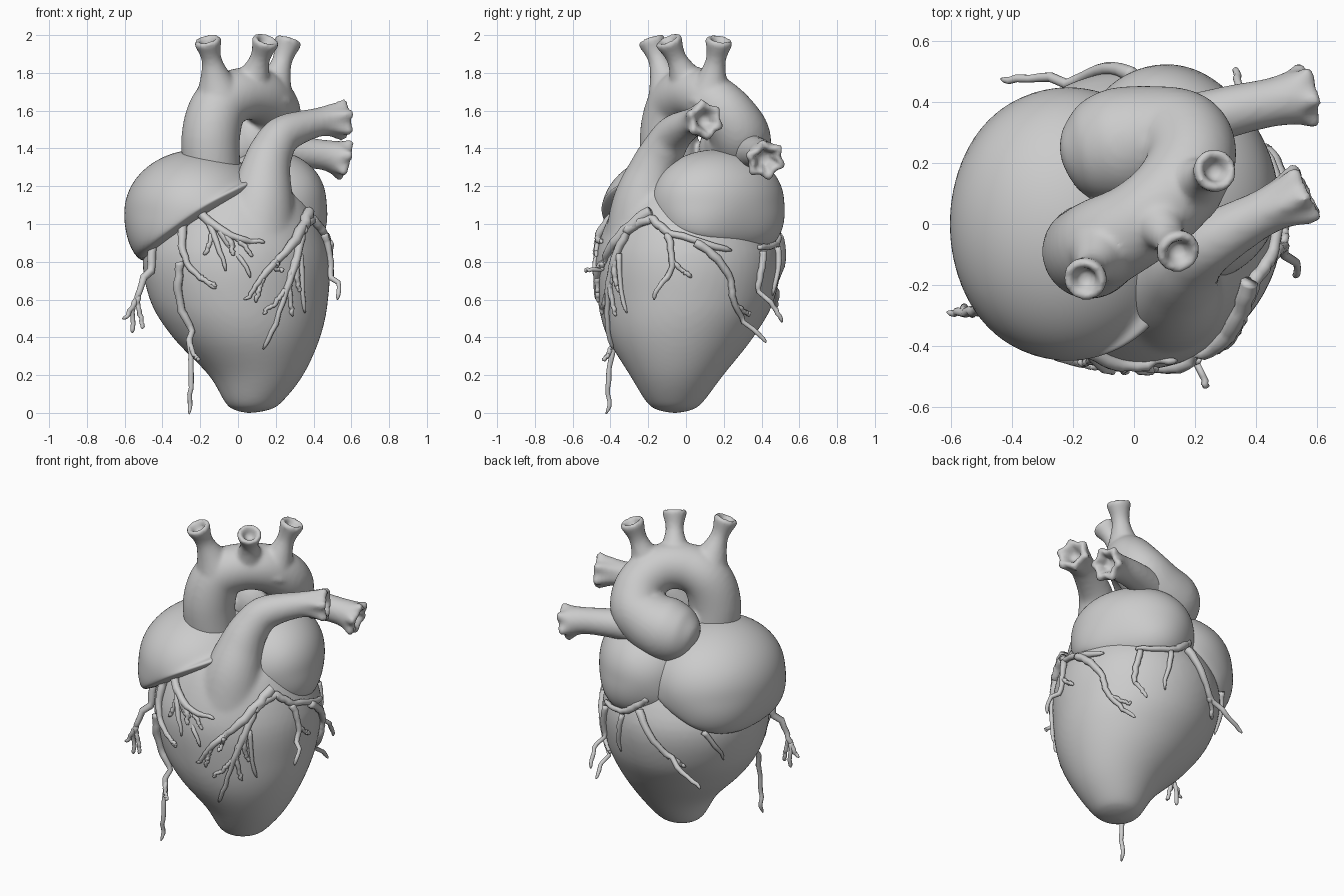
import bpy, bmesh, math, random
from mathutils import Vector, Matrix
from mathutils.bvhtree import BVHTree

if "Cube" in bpy.data.objects:
    bpy.data.objects.remove(bpy.data.objects["Cube"])

random.seed(4)


def spline(pts, sub):
    """Catmull-Rom through tuples of any length."""
    P = [pts[0]] + list(pts) + [pts[-1]]
    out = []
    for i in range(1, len(P) - 2):
        for k in range(sub):
            t = k / sub
            out.append([0.5 * (2 * b + (c - a) * t + (2 * a - 5 * b + 4 * c - d) * t * t
                               + (3 * b - a - 3 * c + d) * t ** 3)
                        for a, b, c, d in zip(*P[i - 1:i + 3])])
    return out + [list(pts[-1])]


def circle(n):
    return [2 * math.pi * i / n for i in range(n)]


def skin(bm, rings):
    """Closed surface through rings of points."""
    vs = [[bm.verts.new(p) for p in ring] for ring in rings]
    for a, b in zip(vs, vs[1:]):
        for i in range(len(a)):
            bm.faces.new((a[i - 1], a[i], b[i], b[i - 1]))
    bm.faces.new(vs[0][::-1])
    bm.faces.new(vs[-1])


def tube(bm, pts, n=36, sub=6, mouth=False, lobes=0):
    """Tube along (x, y, z, radius) points, with an optional hollow flared mouth."""
    path = spline(pts, sub) if sub > 1 else pts
    pos = [Vector(p[:3]) for p in path]
    rings, u = [], None

    def ring(c, r, w):
        return [c + (u * math.cos(a) + v * math.sin(a)) * r * (1 + 0.17 * w * math.cos(lobes * a))
                for a in circle(n)]
    for i, c in enumerate(pos):
        t = (pos[min(i + 1, len(pos) - 1)] - pos[max(i - 1, 0)]).normalized()
        u = t.orthogonal() if u is None else u - t * u.dot(t)
        u.normalize()
        v = t.cross(u)
        w = max(0, i / (len(pos) - 1) - 0.82) / 0.18 if lobes else 0
        rings.append(ring(c, max(path[i][3], 0.002), w))
    if mouth:
        r = path[-1][3]
        for along, k in ((.22, .92), (.26, .7), (-.05, .5), (-.4, .4), (-.5, .2)):
            rings.append(ring(c + t * r * along, r * k, w))
    skin(bm, rings)


def finish(name, bm, voxel=0, soften=2):
    bmesh.ops.recalc_face_normals(bm, faces=bm.faces)
    for f in bm.faces:
        f.smooth = True
    me = bpy.data.meshes.new(name)
    bm.to_mesh(me)
    bm.free()
    ob = bpy.data.objects.new(name, me)
    bpy.context.collection.objects.link(ob)
    if voxel:  # melt overlapping parts together
        m = ob.modifiers.new("melt", 'REMESH')
        m.mode, m.voxel_size, m.use_smooth_shade = 'VOXEL', voxel, True
    s = ob.modifiers.new("soften", 'SMOOTH')
    s.iterations = soften


# ventricles: z, centre x, centre y, half width
rows = [(0, .06, -.06, .015), (.012, .07, -.06, .08), (.05, .08, -.06, .145), (.2, .095, -.05, .25),
        (.4, .045, -.03, .39), (.6, .005, 0, .472), (.85, -.01, .012, .49), (1.1, 0, 0, .38),
        (1.22, 0, 0, .25), (1.32, 0, 0, .02)]
bm = bmesh.new()
skin(bm, [[Vector((cx + r * math.cos(a), cy + .99 * r * math.sin(a), z)) for a in circle(64)]
          for z, cx, cy, r in spline(rows, 5)])

# pulmonary trunk rising out of the ventricles
tube(bm, [(.08, -.2, .85, .25), (.12, -.215, 1.1, .18), (.145, -.17, 1.28, .135), (.18, -.12, 1.39, .115),
          (.25, -.06, 1.48, .1), (.43, .04, 1.54, .077), (.555, .1, 1.55, .1)], mouth=True, lobes=6)
bmesh.ops.recalc_face_normals(bm, faces=bm.faces)
body = BVHTree.FromBMesh(bm)
finish("ventricles_and_pulmonary_trunk", bm, 0.016, 8)

# rear pulmonary artery
bm = bmesh.new()
tube(bm, [(.08, .3, 1.38, .1), (.3, .365, 1.38, .085), (.46, .4, 1.365, .08), (.56, .42, 1.34, .1)],
     mouth=True, lobes=6)
finish("rear_pulmonary_artery", bm, 0.012, 5)

# aorta with its curled, rounded end
bm = bmesh.new()
tube(bm, [(-.13, -.07, 1.2, .15), (-.145, -.09, 1.45, .155), (-.1, -.06, 1.62, .15), (.01, 0, 1.685, .14),
          (.12, .09, 1.68, .14), (.185, .2, 1.6, .145), (.16, .275, 1.49, .16), (.06, .275, 1.42, .178),
          (-.05, .255, 1.385, .19), (-.15, .235, 1.37, .16), (-.21, .225, 1.365, .1), (-.235, .22, 1.36, .02)])
# three flared neck branches
for base, tip in (((-.1, -.08, 1.68), (-.16, -.18, 1.965)), ((.06, .03, 1.7), (.145, -.09, 1.965)),
                  ((.17, .12, 1.66), (.265, .175, 1.965))):
    b, t = Vector(base), Vector(tip)
    tube(bm, [(*b.lerp(t, k), r) for k, r in ((0, .13), (.4, .075), (.7, .053), (1, .074))], mouth=True)
finish("aorta", bm, 0.013, 6)


# atria: rounded domes with a flattened, sloping underside
def atrium(name, centre, radii, yaw, power, z0, sx, sy):
    bm = bmesh.new()
    bmesh.ops.create_icosphere(bm, subdivisions=5, radius=1)
    turn = Matrix.Rotation(math.radians(yaw), 3, 'Z')
    for v in bm.verts:
        p = power + max(0, -v.co.z)  # boxier below
        k = sum(abs(c) ** p for c in v.co) ** (-1 / p)
        v.co = Vector(centre) + turn @ Vector([c * k * r for c, r in zip(v.co, radii)])
        floor = z0 + sx * v.co.x + sy * v.co.y
        if v.co.z < floor:
            v.co.z = floor - 0.15 * (floor - v.co.z)
    finish(name, bm, 0, 10)


atrium("right_atrium", (-.215, 0, 1.06), (.39, .45, .335), 0, 2, 1.155, .7, -.17)
atrium("left_atrium", (.15, .165, 1.11), (.295, .37, .285), 30, 2.1, .95, 0, -.26)


# coronary vessels, laid on the ventricles where they run close to them
def front(*pts):
    hits = [body.ray_cast(Vector((x, -2, z)), Vector((0, 1, 0)))[0] for x, z in pts]
    return [tuple(h) if h else (x, -.4, z) for h, (x, z) in zip(hits, pts)]


def side(*pts):
    hits = [body.ray_cast(Vector((2, y, z)), Vector((-1, 0, 0)))[0] for y, z in pts]
    return [tuple(h) if h else (.35, y, z) for h, (y, z) in zip(hits, pts)]


def vessel(bm, pts, r0, forks=(), length=.13, r1=.011):
    """Tapered vessel; forks are (position, angle) of side twigs made by the same rule."""
    path = spline(pts, 8 if len(pts) > 2 else 6)
    for i, p in enumerate(path):
        t = i / (len(path) - 1)
        r = (r0 + (r1 - r0) * t) * random.uniform(.88, 1.15)
        for k in range(3):
            p[k] += random.uniform(-.007, .007)
        loc, nor, _, dist = body.find_nearest(Vector(p))
        if dist < .07 or (Vector(p) - loc).dot(nor) < 0:
            p[:] = loc + nor * r * .7
        p.append(r)
    for at, angle in forks:
        i = int(at * (len(path) - 2))
        start, ahead = Vector(path[i][:3]), Vector(path[i + 1][:3])
        turn = Matrix.Rotation(math.radians(angle), 3, body.find_nearest(start)[1])
        out = turn @ (ahead - start).normalized() * length
        bend = start + out * .5 + (ahead - start).normalized() * length * .08
        vessel(bm, [start, bend, start + out], path[i][3] * .8)
    path.append([2 * a - b for a, b in zip(path[-1][:3], path[-2][:3])] + [.003])
    tube(bm, path, n=10, sub=1)


# left front vessel and its long descending branches
bm = bmesh.new()
vessel(bm, front((.36, 1.06), (.29, .91), (.15, .75), (.05, .61)), .034, [(.75, 35), (.6, -30)])
vessel(bm, front((.33, .98), (.28, .74), (.14, .36)), .026, [(.45, 30), (.6, 35), (.7, -35)], .17)
vessel(bm, front((.32, .84), (.34, .55)), .018)
finish("left_front_coronary", bm)

# left side vessels, one of them standing free
bm = bmesh.new()
vessel(bm, side((-.3, .96), (-.18, 1.02), (-.08, .95), (.2, .86)), .03, r1=.016)
vessel(bm, side((-.3, .96), (-.38, .8), (-.4, .65)), .022, [(.5, 35)])
vessel(bm, side((.05, .9), (.22, .74), (.25, .58), (.42, .38)), .025, [(.7, 25)])
vessel(bm, [(.46, -.1, .95), (.53, -.08, .78), (.535, -.17, .62)], .022, [(.5, 40)])
finish("left_side_coronary", bm)

# back vessels
bm = bmesh.new()
vessel(bm, [(.3, .38, .87), (.1, .48, .9), (-.03, .47, 1.02)], .014, r1=.026)
vessel(bm, [(0, .5, .95), (-.17, .5, .72), (-.43, .47, .54)], .027, [(.6, -25)])
vessel(bm, [(.12, .5, .88), (.17, .5, .64)], .02)
vessel(bm, [(.3, .42, .86), (.35, .42, .65), (.33, .5, .5)], .02)
vessel(bm, [(-.35, .34, .85), (-.43, .24, .66)], .018)
finish("back_coronary", bm)

# right front vessels
bm = bmesh.new()
vessel(bm, front((-.24, 1.1), (-.07, .95), (.12, .9)), .032, [(.55, -35), (.7, -25)])
vessel(bm, front((-.1, .97), (.06, .74)), .02, [(.4, 30)])
vessel(bm, front((-.15, 1.02), (-.07, .78)), .02, [(.5, -40)])
vessel(bm, front((-.28, 1), (-.27, .8), (-.12, .66)), .028, [(.75, 25)])
finish("right_front_coronary", bm)

# right side vessels, hanging free at the ends
bm = bmesh.new()
vessel(bm, front((-.3, .8), (-.29, .55)) + [(-.245, -.4, .28), (-.26, -.41, .02)], .026, [(.6, 20)])
vessel(bm, [(-.47, -.22, .9), (-.52, -.28, .65), (-.595, -.29, .5)], .026, [(.6, 40)], .18)
vessel(bm, [(-.55, -.29, .58), (-.565, -.27, .43)], .014)
finish("right_side_coronary", bm)
